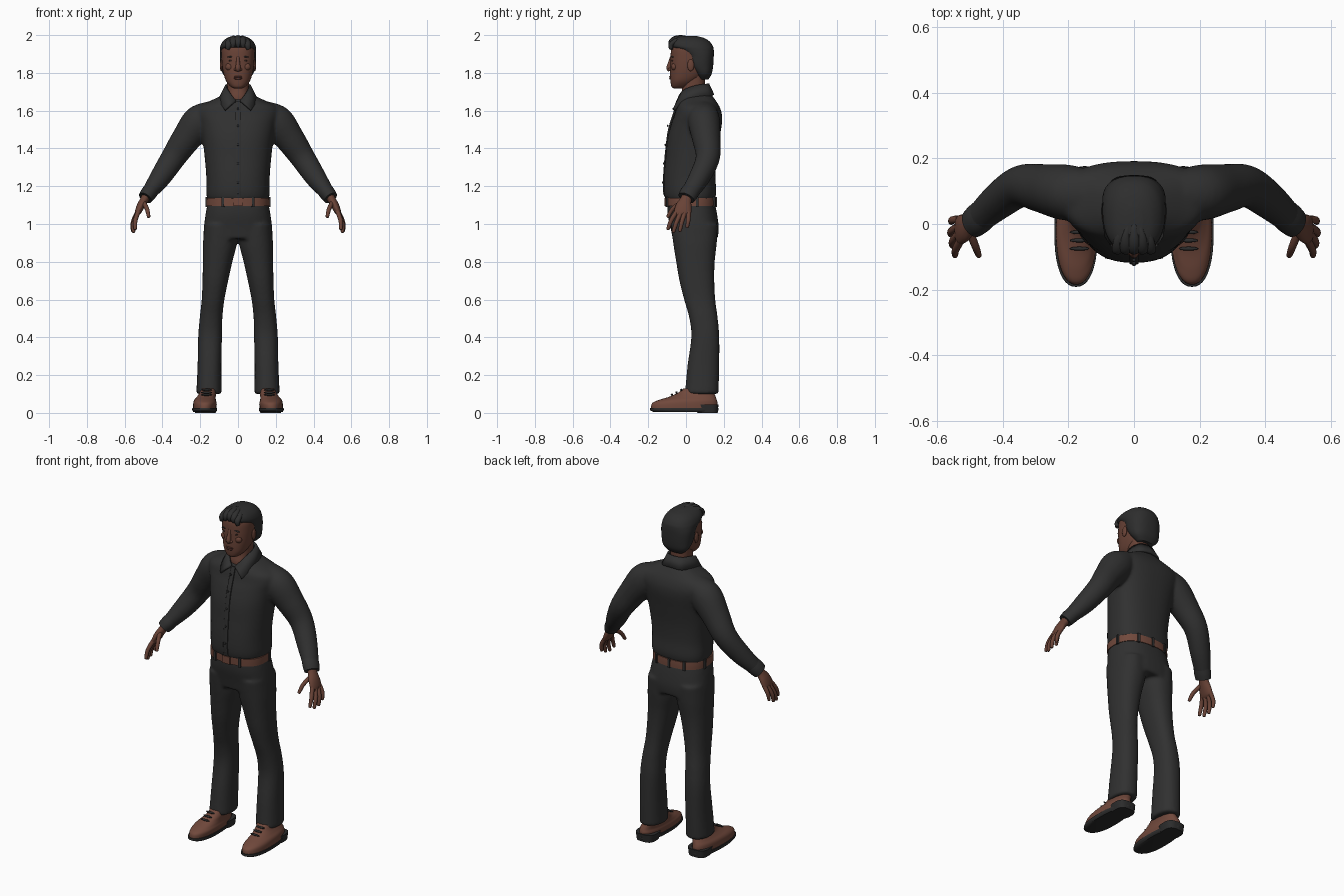
import bpy, bmesh, math
from mathutils import Vector, Matrix

cube = bpy.data.objects.get("Cube")
if cube:
    bpy.data.objects.remove(cube)


def material(name, rgb):
    m = bpy.data.materials.new(name)
    m.use_nodes = True
    m.diffuse_color = (*rgb, 1)
    bsdf = m.node_tree.nodes["Principled BSDF"]
    bsdf.inputs["Base Color"].default_value = (*rgb, 1)
    bsdf.inputs["Roughness"].default_value = 0.8
    return m


CLOTH = material("charcoal cloth", (0.03, 0.03, 0.03))
HAIR = material("black hair", (0.027, 0.027, 0.027))
SKIN = material("brown skin", (0.14, 0.055, 0.037))
LIPS = material("dark lips", (0.1, 0.036, 0.028))
LEATHER = material("brown leather", (0.165, 0.066, 0.045))
SOLE = material("dark rubber", (0.025, 0.025, 0.025))
EYES = material("dark eyes", (0.035, 0.018, 0.014))


def spline(rows, steps=5):
    """Smoothly interpolate a short list of section tuples."""
    rows = [Vector(r) for r in rows]
    out = []
    for i in range(len(rows) - 1):
        p0, p1, p2 = rows[max(i - 1, 0)], rows[i], rows[i + 1]
        p3 = rows[min(i + 2, len(rows) - 1)]
        for k in range(steps):
            t = k / steps
            out.append(p1 + (p2 - p0) * (t / 2) + (p0 * 2 - p1 * 5 + p2 * 4 - p3) * (t * t / 2)
                       + (p1 * 3 - p0 - p2 * 3 + p3) * (t ** 3 / 2))
    return out + [rows[-1]]


def unit_ring(power, count):
    for i in range(count):
        a = math.tau * i / count
        c, s = math.cos(a), math.sin(a)
        yield (math.copysign(abs(c) ** (2 / power), c), math.copysign(abs(s) ** (2 / power), s))


def skin_rings(bm, rings, side):
    loops = [[bm.verts.new((p[0] * side, p[1], p[2])) for p in r] for r in rings]
    for a, b in zip(loops, loops[1:]):
        for i in range(len(a)):
            j = (i + 1) % len(a)
            bm.faces.new((a[i], a[j], b[j], b[i]))
    bm.faces.new(loops[0])
    bm.faces.new(loops[-1])


def upright(bm, rows, side=1, bias=0.5, power=2.3, count=40):
    """Stack level sections: z, x min, x max, y front, y back."""
    rings = []
    for z, x0, x1, y0, y1 in spline(rows):
        cy = y0 + bias * (y1 - y0)
        rings.append([((x0 + x1) / 2 + c * (x1 - x0) / 2,
                       cy + s * (y1 - cy if s > 0 else cy - y0), z)
                      for c, s in unit_ring(power, count)])
    skin_rings(bm, rings, side)


def tube(bm, rows, side=1, count=20, power=2):
    """Sweep along a path: x, y, z, radius across, radius along y."""
    rows = spline(rows)
    rings = []
    for i, r in enumerate(rows):
        t = (rows[min(i + 1, len(rows) - 1)] - rows[max(i - 1, 0)])
        t = Vector(t[:3]).normalized()
        u = t.cross(Vector((0, 1, 0.01))).normalized()
        v = u.cross(t)
        rings.append([Vector(r[:3]) + u * c * r[3] + v * s * r[4] for c, s in unit_ring(power, count)])
    skin_rings(bm, rings, side)


def blob(bm, loc, size, side=1, tilt=0):
    m = (Matrix.Translation((loc[0] * side, loc[1], loc[2])) @ Matrix.Rotation(tilt * side, 4, 'Y')
         @ Matrix.Diagonal((*size, 1)))
    bmesh.ops.create_uvsphere(bm, u_segments=16, v_segments=10, radius=1, matrix=m)


def box(bm, loc, size, turn=0):
    m = Matrix.Translation(loc) @ Matrix.Rotation(turn, 4, 'Z') @ Matrix.Diagonal((*size, 1))
    bmesh.ops.create_cube(bm, size=1, matrix=m)


def finish(name, bm, mat, voxel=0, thick=0):
    bmesh.ops.recalc_face_normals(bm, faces=bm.faces)
    me = bpy.data.meshes.new(name)
    bm.to_mesh(me)
    bm.free()
    me.materials.append(mat)
    me.shade_smooth()
    me.set_sharp_from_angle(angle=math.radians(50))
    ob = bpy.data.objects.new(name, me)
    bpy.context.scene.collection.objects.link(ob)
    if thick:
        ob.modifiers.new("thickness", 'SOLIDIFY').thickness = thick
    if voxel:
        r = ob.modifiers.new("merge", 'REMESH')
        r.mode, r.voxel_size, r.use_smooth_shade = 'VOXEL', voxel, True
        s = ob.modifiers.new("soften", 'SMOOTH')
        s.factor, s.iterations = 0.5, 6
    return ob


def sym(rows):
    """Expand z, half width, front, back into full sections."""
    return [(z, -w, w, f, b) for z, w, f, b in rows]


BOTH = (1, -1)

# Shirt: torso and sleeves merged
bm = bmesh.new()
upright(bm, sym([(1.13, .163, -.108, .153), (1.17, .168, -.117, .16), (1.25, .168, -.117, .156),
                 (1.35, .176, -.108, .162), (1.45, .188, -.098, .177), (1.53, .205, -.078, .19),
                 (1.58, .222, -.06, .19), (1.62, .21, -.05, .178), (1.65, .15, -.037, .16),
                 (1.69, .068, -.005, .13)]), bias=0.6, power=2.4, count=56)
for s in BOTH:
    tube(bm, [(.13, .09, 1.61, .05, .07), (.2, .095, 1.545, .09, .085), (.275, .108, 1.45, .078, .075),
              (.343, .115, 1.35, .066, .064), (.412, .07, 1.245, .056, .056),
              (.475, .015, 1.16, .039, .046), (.487, .005, 1.143, .036, .043)], s, 28)
finish("shirt", bm, CLOTH, voxel=0.009)

# Cuffs, button placket and buttons
bm = bmesh.new()
for s in BOTH:
    tube(bm, [(.458, .03, 1.182, .042, .048), (.475, .015, 1.16, .042, .049),
              (.491, .002, 1.138, .038, .046)], s, 24)
finish("cuffs", bm, CLOTH)
front = [(-.113, 1.145), (-.12, 1.2), (-.115, 1.3), (-.106, 1.4), (-.092, 1.5), (-.064, 1.59), (-.045, 1.65)]
bm = bmesh.new()
tube(bm, [(0, y + .002, z, .014, .005) for y, z in front], power=4)
for y, z in spline(front, 1)[:-1]:
    blob(bm, (0, y - .004, z + .02), (.006, .004, .006))
finish("placket", bm, CLOTH)

# Folded collar
bm = bmesh.new()
top = spline([(0, .122, 1.745), (.05, .105, 1.742), (.068, .045, 1.733), (.052, -.02, 1.705), (.012, -.05, 1.655)])
low = spline([(0, .15, 1.685), (.065, .135, 1.68), (.1, .06, 1.67), (.098, -.015, 1.645), (.07, -.07, 1.605)])
for s in BOTH:
    edges = [[bm.verts.new((p.x * s, p.y, p.z)) for p in e] for e in (top, low)]
    for i in range(len(top) - 1):
        bm.faces.new((edges[0][i], edges[0][i + 1], edges[1][i + 1], edges[1][i]))
bmesh.ops.remove_doubles(bm, verts=bm.verts, dist=0.0005)
finish("collar", bm, CLOTH, thick=0.012)

# Trousers: hips and legs merged
bm = bmesh.new()
upright(bm, sym([(1.11, .161, -.1, .153), (1.05, .172, -.097, .165), (.98, .181, -.082, .173),
                 (.92, .183, -.07, .168)]), power=2.5)
for s in BOTH:
    upright(bm, [(1.0, .01, .178, -.08, .168), (.9, .006, .185, -.068, .163), (.8, .03, .186, -.052, .152),
                 (.7, .052, .188, -.035, .15), (.6, .072, .192, -.01, .155), (.5, .083, .203, .018, .168),
                 (.4, .085, .211, .028, .176), (.25, .088, .214, .008, .176), (.1, .087, .221, -.006, .172)], s)
finish("trousers", bm, CLOTH, voxel=0.009)

# Belt, loops and buckle
bm = bmesh.new()
upright(bm, sym([(1.094, .167, -.106, .16), (1.116, .167, -.107, .16), (1.138, .166, -.108, .159)]), power=2.5)
finish("belt", bm, LEATHER)
bm = bmesh.new()
for x, y, turn in ((.08, -.097, .2), (.163, .06, 1.45), (.09, .146, -.3)):
    for s in BOTH:
        box(bm, (x * s, y, 1.116), (.014, .018, .054), turn * s)
box(bm, (0, .16, 1.116), (.014, .01, .054))
finish("belt_loops", bm, CLOTH)
bm = bmesh.new()
box(bm, (0, -.107, 1.116), (.05, .014, .044))
finish("belt_buckle", bm, LEATHER)

# Hands: palm, thumb and four fingers
FINGERS = [((.528, -.05, 1.065), (.543, -.078, 1.02), (.545, -.095, .975)),
           ((.534, -.03, 1.055), (.552, -.052, 1.005), (.553, -.066, .96)),
           ((.536, -.008, 1.055), (.556, -.022, 1.01), (.558, -.032, .965)),
           ((.532, .014, 1.06), (.553, .012, 1.02), (.556, .006, .985)),
           ((.498, -.03, 1.11), (.482, -.07, 1.08), (.473, -.095, 1.04))]
for s, label in zip(BOTH, ("left", "right")):
    bm = bmesh.new()
    tube(bm, [(.478, .012, 1.16, .024, .03), (.495, 0, 1.13, .022, .03), (.515, -.012, 1.095, .021, .042),
              (.531, -.018, 1.06, .016, .045), (.538, -.018, 1.045, .008, .036)], s)
    for chain in FINGERS:
        radii = (.0125, .0115, .009, .003)
        a, b, c = map(Vector, chain)
        tube(bm, [(*p, r, r) for p, r in zip((a, b, c, c + (c - b).normalized() * .007), radii)], s, 12)
    finish(label + "_hand", bm, SKIN)

# Shoes, soles and laces
for s, label in zip(BOTH, ("left", "right")):
    bm = bmesh.new()
    upright(bm, [(.018, .117, .237, -.185, .165), (.05, .113, .237, -.18, .167), (.068, .117, .232, -.145, .163),
                 (.085, .118, .218, -.09, .157), (.105, .115, .205, -.045, .15), (.13, .115, .2, -.012, .145)],
            s, bias=0.45, power=2.2)
    finish(label + "_shoe", bm, LEATHER)
    bm = bmesh.new()
    upright(bm, [(.004, .118, .236, -.17, .165), (.014, .111, .242, -.19, .171), (.026, .111, .242, -.19, .171)],
            s, bias=0.45)
    upright(bm, [(0, .118, .228, .06, .168), (.045, .112, .234, .05, .172)], s, power=3)
    finish(label + "_sole", bm, SOLE)
    bm = bmesh.new()
    for y, z in ((-.075, .096), (-.05, .108), (-.025, .122)):
        blob(bm, (.166, y, z), (.03, .006, .006), s)
    finish(label + "_laces", bm, SOLE)

# Head, neck, nose and ears
bm = bmesh.new()
upright(bm, sym([(1.61, .06, -.025, .1), (1.67, .058, -.03, .1), (1.72, .057, -.02, .1), (1.8, .06, -.02, .1)]))
upright(bm, sym([(1.718, .022, -.066, -.01), (1.728, .04, -.077, .02), (1.755, .062, -.082, .06),
                 (1.79, .075, -.084, .1), (1.83, .083, -.083, .12), (1.88, .087, -.082, .13),
                 (1.93, .086, -.077, .13), (1.965, .07, -.055, .11), (1.985, .035, -.02, .07)]), bias=0.45)
tube(bm, [(0, -.074, 1.885, .008, .01), (0, -.083, 1.855, .01, .011), (0, -.09, 1.826, .014, .014),
          (0, -.085, 1.811, .011, .01)])
for s in BOTH:
    blob(bm, (.013, -.085, 1.819), (.009, .01, .008), s)
    blob(bm, (.088, .025, 1.84), (.008, .018, .032), s)
    blob(bm, (.045, -.062, 1.832), (.022, .016, .02), s)
finish("head", bm, SKIN)

# Painted features: lips, eyes and brows
bm = bmesh.new()
blob(bm, (0, -.081, 1.779), (.025, .008, .005))
blob(bm, (0, -.081, 1.77), (.021, .008, .006))
finish("lips", bm, LIPS)
bm = bmesh.new()
for s in BOTH:
    blob(bm, (.035, -.071, 1.864), (.015, .007, .006), s)
finish("eyes", bm, EYES)
bm = bmesh.new()
for s in BOTH:
    blob(bm, (.038, -.071, 1.885), (.021, .008, .004), s, 0.12)
finish("eyebrows", bm, HAIR)

# Hair cap with swept locks over the forehead
bm = bmesh.new()
upright(bm, sym([(1.765, .05, .07, .118), (1.795, .08, .05, .136), (1.84, .092, .012, .144),
                 (1.89, .096, -.005, .147), (1.92, .096, -.045, .147), (1.94, .094, -.082, .143),
                 (1.965, .082, -.086, .126), (1.985, .058, -.07, .095), (1.996, .025, -.03, .05)]),
        power=2.4)
for x in (-.055, -.028, 0, .028, .055):
    lift = x * x * 5
    tube(bm, [(x, -.078, 1.94 - lift, .01, .01), (x * .9, -.078, 1.965 - lift, .018, .014),
              (x * .8, -.045, 1.985 - lift, .018, .014), (x * .6, .02, 1.988 - lift, .008, .008)], count=12)
finish("hair", bm, HAIR)
